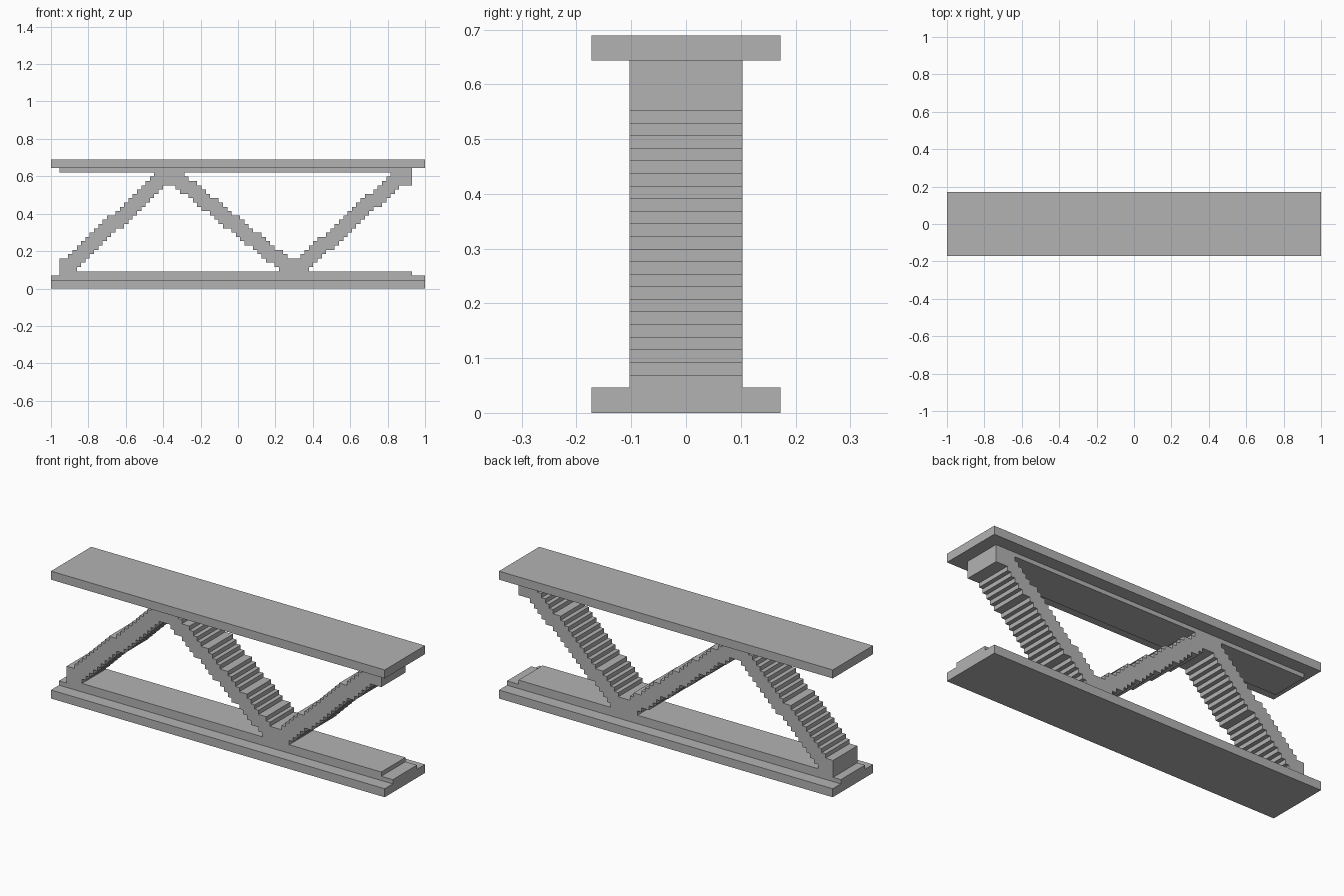
import bpy
import bmesh

U = 2 / 87            # one block
LENGTH = 87           # overall length in blocks
FLANGE_HALF = 7.5     # half depth of the flanges
WEB_HALF = 4.5        # half depth of everything between them
BRUSH = 3             # thickness of the stepped diagonals

if "Cube" in bpy.data.objects:
    bpy.data.objects.remove(bpy.data.objects["Cube"])

grey = bpy.data.materials.new("plain_grey")
grey.use_nodes = True
colour = (0.45, 0.45, 0.45, 1)
grey.diffuse_color = colour
grey.node_tree.nodes["Principled BSDF"].inputs["Base Color"].default_value = colour


def extrude_profile(name, points, half):
    """Extrude an x-z outline, given in blocks, to both sides of y = 0."""
    bm = bmesh.new()
    verts = [bm.verts.new(((x - LENGTH / 2) * U, -half * U, z * U)) for x, z in points]
    face = bm.faces.new(verts)
    result = bmesh.ops.extrude_face_region(bm, geom=[face])
    moved = [v for v in result["geom"] if isinstance(v, bmesh.types.BMVert)]
    bmesh.ops.translate(bm, verts=moved, vec=(0, 2 * half * U, 0))
    bmesh.ops.recalc_face_normals(bm, faces=bm.faces)
    mesh = bpy.data.meshes.new(name)
    bm.to_mesh(mesh)
    bm.free()
    mesh.materials.append(grey)
    obj = bpy.data.objects.new(name, mesh)
    bpy.context.collection.objects.link(obj)
    return obj


def slab(name, x0, x1, z0, z1, half):
    return extrude_profile(name, [(x0, z0), (x1, z0), (x1, z1), (x0, z1)], half)


# Flanges and the narrower strips that carry the diagonals
slab("bottom_flange", 0, LENGTH, 0, 2, FLANGE_HALF)
slab("bottom_strip", 0, LENGTH, 2, 3, WEB_HALF)
slab("bottom_step", 2, 84, 3, 4, WEB_HALF)
slab("top_step", 2, 84, 27, 28, WEB_HALF)
slab("top_flange", 0, LENGTH, 28, 30, FLANGE_HALF)

# Centre path of the zigzag: flat at each node, sloped between nodes
PATH = [(2, 4), (3, 4), (24, 24), (28, 24), (53, 4), (57, 4), (79, 24), (81, 24)]
START, END = PATH[0][0], PATH[-1][0]


def path_height(x):
    for (x0, z0), (x1, z1) in zip(PATH, PATH[1:]):
        if x <= x1:
            return round(z0 + (z1 - z0) * (x - x0) / (x1 - x0))


def stepped_edge(heights):
    """Turn one height per column into a staircase without spare points."""
    points = [(START, heights[0])]
    for i in range(1, len(heights)):
        if heights[i] != heights[i - 1]:
            points += [(START + i, heights[i - 1]), (START + i, heights[i])]
    return points + [(START + len(heights), heights[-1])]


# Diagonal web, as the sweep of a square block along the path
lower, upper = [], []
for column in range(START, END + BRUSH):
    spots = range(max(START, column - BRUSH + 1), min(END, column) + 1)
    levels = [path_height(x) for x in spots]
    lower.append(min(levels))
    upper.append(max(levels) + BRUSH)
extrude_profile("diagonal_web", stepped_edge(lower) + stepped_edge(upper)[::-1], WEB_HALF)
